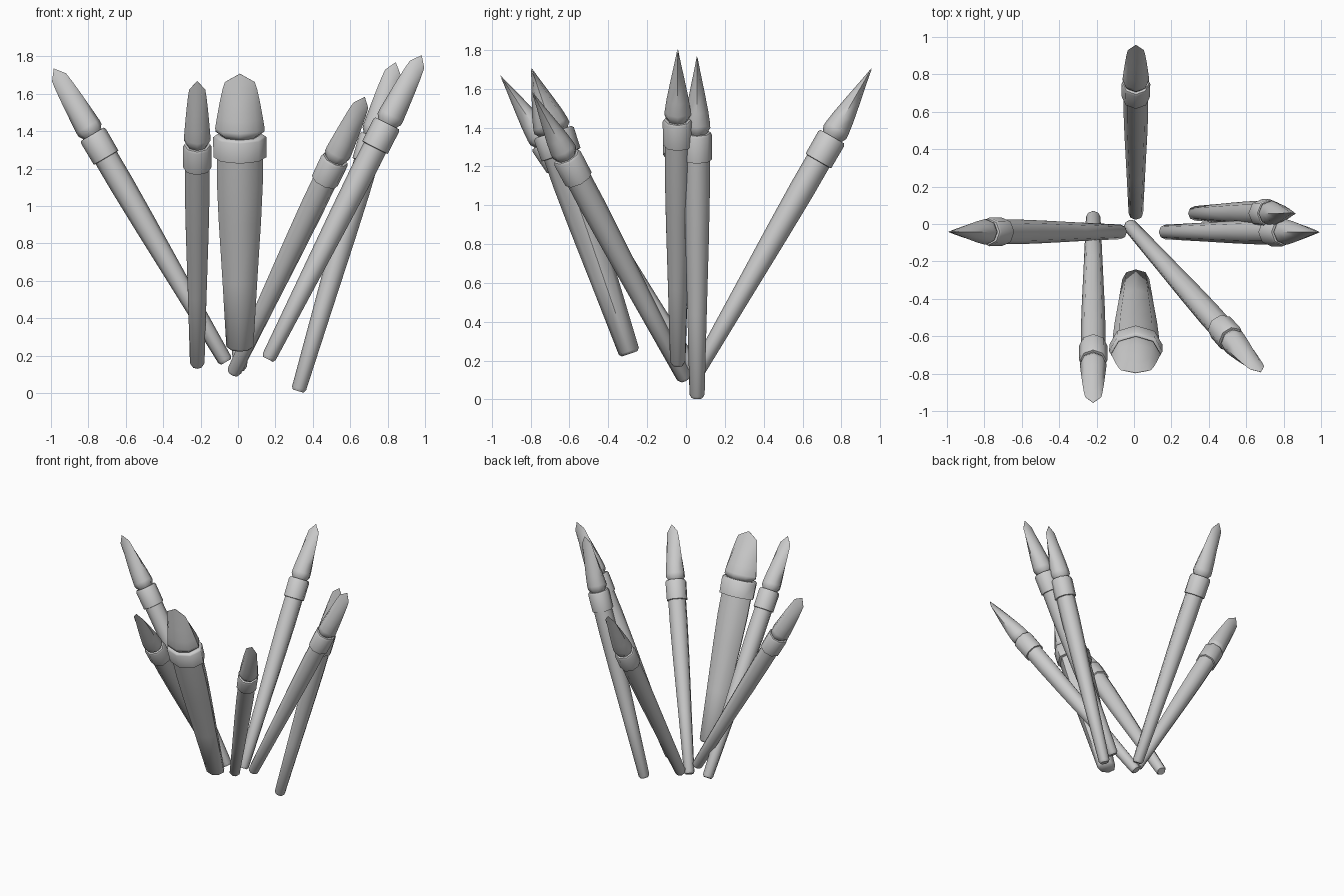
import bpy, bmesh, math
from mathutils import Vector, Matrix

if "Cube" in bpy.data.objects:
    bpy.data.objects.remove(bpy.data.objects["Cube"])

SIDES = 8
# profiles along the brush axis: (distance, half width, half thickness, edge drop)
HANDLE = [(0.0, .030, .030, 0), (.016, .039, .039, 0), (.45, .050, .050, 0),
          (.85, .061, .061, 0), (1.10, .066, .066, 0), (1.30, .066, .066, 0)]
FERRULE = [(1.265, .064, .064, 0), (1.268, .076, .076, 0), (1.40, .077, .077, 0),
           (1.412, .070, .070, 0), (1.412, .050, .050, 0)]
BRISTLES = [(1.40, .052, .052, 0), (1.42, .059, .059, 0), (1.437, .070, .068, 0),
            (1.46, .071, .067, 0), (1.53, .066, .057, 0), (1.64, .058, .036, .008),
            (1.74, .050, .016, .025), (1.82, .043, .001, .055)]


def loft(name, rings, mat, scale):
    """Skin octagonal rings into a closed solid placed by mat."""
    sx, sy, sz = scale
    bm = bmesh.new()
    loops = []
    for s, rx, ry, drop in rings:
        loop = []
        for i in range(SIDES):
            a = 2 * math.pi * i / SIDES
            c = math.cos(a)
            p = Vector((rx * c * sx, ry * math.sin(a) * sy, (s - drop * abs(c)) * sz))
            loop.append(bm.verts.new(mat @ p))
        loops.append(loop)
    for lo, hi in zip(loops, loops[1:]):
        for i in range(SIDES):
            j = (i + 1) % SIDES
            bm.faces.new((lo[i], lo[j], hi[j], hi[i]))
    bm.faces.new(loops[0][::-1])
    bm.faces.new(loops[-1])
    bmesh.ops.recalc_face_normals(bm, faces=bm.faces)
    me = bpy.data.meshes.new(name)
    bm.to_mesh(me)
    bm.free()
    ob = bpy.data.objects.new(name, me)
    bpy.context.collection.objects.link(ob)
    bpy.ops.object.select_all(action='DESELECT')
    ob.select_set(True)
    bpy.context.view_layer.objects.active = ob
    bpy.ops.object.shade_smooth_by_angle(angle=math.radians(50))


def brush(label, base, tip, sx=1.0, sy=1.0):
    """A flat brush from base to tip, its wide side following x."""
    base, tip = Vector(base), Vector(tip)
    z = (tip - base).normalized()
    x = Vector((1, 0, 0))
    x = (x - z * x.dot(z)).normalized()
    y = z.cross(x)
    mat = Matrix.Translation(base) @ Matrix((x, y, z)).transposed().to_4x4()
    scale = (sx, sy, (tip - base).length / 1.82)
    for part, rings in (("handle", HANDLE), ("ferrule", FERRULE), ("bristles", BRISTLES)):
        loft(f"{label}_brush_{part}", rings, mat, scale)


brush("back", (.01, .049, .129), (.01, .957, 1.707))
brush("left", (-.064, -.042, .166), (-.985, -.042, 1.735))
brush("front_left", (-.218, .045, .146), (-.218, -.956, 1.668))
brush("wide", (.01, -.29, .235), (.01, -.797, 1.707), 1.86, 1.4)
brush("diagonal", (-.025, -.005, .105), (.678, -.792, 1.583))
brush("right", (.16, -.043, .18), (.982, -.043, 1.806))
brush("far_right", (.322, .057, .010), (.843, .057, 1.769))
